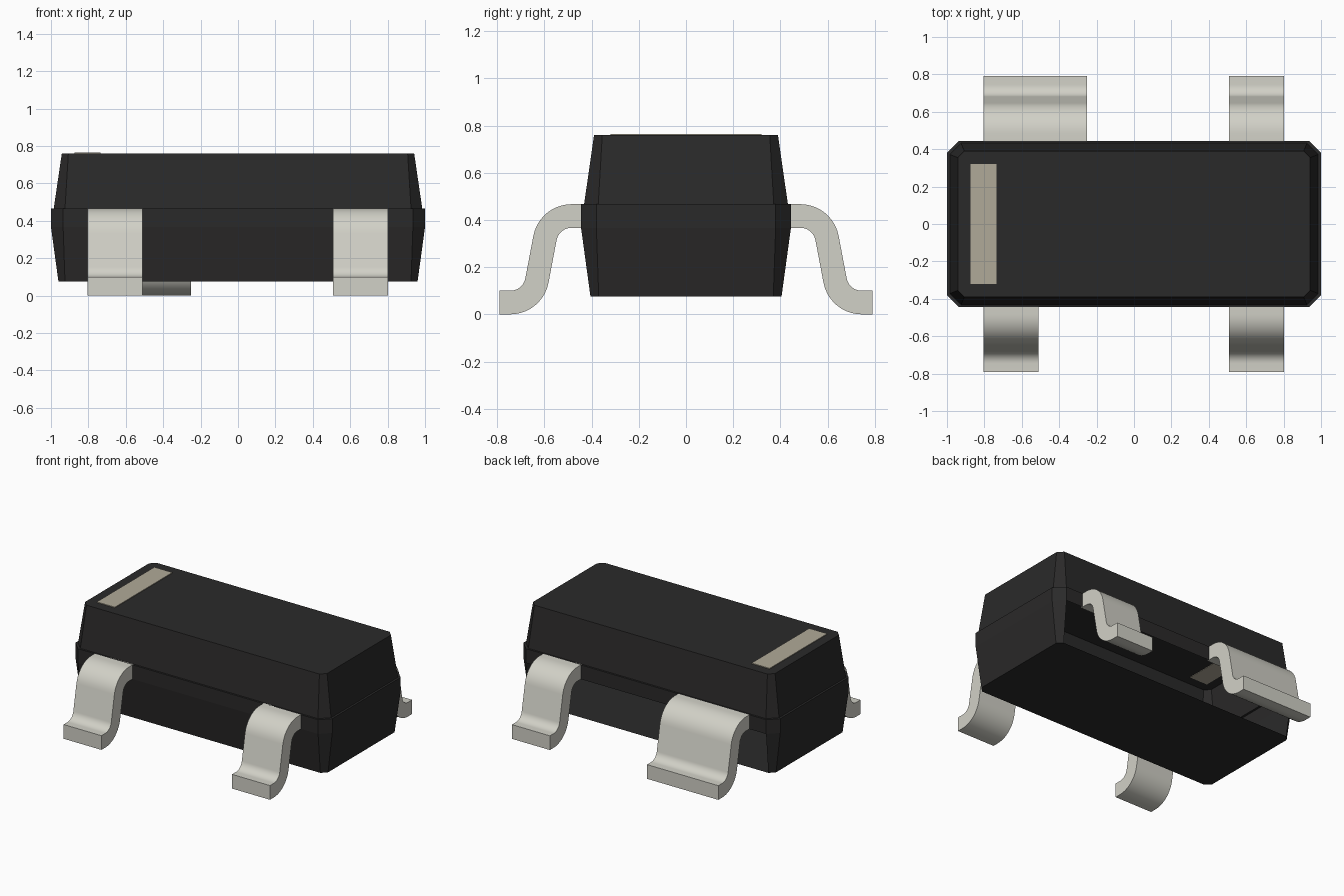
import bpy
import bmesh
from math import radians, cos, sin

cube = bpy.data.objects.get("Cube")
if cube:
    bpy.data.objects.remove(cube)


def material(name, rgb):
    m = bpy.data.materials.new(name)
    m.use_nodes = True
    m.diffuse_color = (*rgb, 1)
    m.node_tree.nodes["Principled BSDF"].inputs["Base Color"].default_value = (*rgb, 1)
    return m


BLACK = material("black plastic", (0.023, 0.0225, 0.0225))
METAL = material("tinned metal", (0.64, 0.635, 0.57))
TAN = material("tan marking", (0.435, 0.4, 0.316))


def finish(bm, name, mat):
    mesh = bpy.data.meshes.new(name)
    bm.to_mesh(mesh)
    bm.free()
    mesh.materials.append(mat)
    obj = bpy.data.objects.new(name, mesh)
    bpy.context.collection.objects.link(obj)
    return obj


def chamfered_ring(bm, z, hx, hy, c):
    """Rectangle with cut corners, counter-clockwise from the front edge."""
    pts = [(-hx + c, -hy), (hx - c, -hy), (hx, -hy + c), (hx, hy - c),
           (hx - c, hy), (-hx + c, hy), (-hx, hy - c), (-hx, -hy + c)]
    return [bm.verts.new((x, y, z)) for x, y in pts]


# Moulded body: tapered lower half, straight band, small ledge, tapered upper half
bm = bmesh.new()
levels = [(0.075, 0.96, 0.405, 0.035), (0.367, 1.0, 0.445, 0.065),
          (0.467, 1.0, 0.445, 0.065), (0.467, 0.985, 0.432, 0.06),
          (0.76, 0.942, 0.39, 0.035)]
rings = [chamfered_ring(bm, *level) for level in levels]
bm.faces.new(reversed(rings[0]))
bm.faces.new(rings[-1])
walls = {}
for i, (low, high) in enumerate(zip(rings, rings[1:])):
    for j in range(8):
        k = (j + 1) % 8
        walls[i, j] = bm.faces.new((low[j], low[k], high[k], high[j]))
# The shell is open below the band at the back
bm.faces.remove(walls[0, 4])
finish(bm, "body", BLACK)

# Orientation bar set into the top
bm = bmesh.new()
bmesh.ops.create_cube(bm, size=1)
for v in bm.verts:
    v.co = (-0.805 + v.co.x * 0.14, v.co.y * 0.64, 0.761 + v.co.z * 0.008)
finish(bm, "orientation_bar", TAN)


# Bent leads
def arc(cy, cz, r, start, end, steps=10):
    angles = [radians(start + (end - start) * i / steps) for i in range(steps + 1)]
    return [(cy + r * cos(a), cz + r * sin(a)) for a in angles]


def lead_profile():
    wide, tight, lean = 0.165, 0.065, 11
    shoulder, ankle = (0.485, 0.302), (0.745, 0.165)
    return ([(0.43, 0.467)]
            + arc(*shoulder, wide, 90, lean)
            + arc(*ankle, tight, 180 + lean, 270)
            + [(0.79, 0.1), (0.79, 0)]
            + arc(*ankle, wide, 270, 180 + lean)
            + arc(*shoulder, tight, lean, 90)
            + [(0.43, 0.367)])


def lead(name, x0, x1, side):
    bm = bmesh.new()
    face = bm.faces.new([bm.verts.new((x0, side * y, z)) for y, z in lead_profile()])
    new = bmesh.ops.extrude_face_region(bm, geom=[face])["geom"]
    moved = [g for g in new if isinstance(g, bmesh.types.BMVert)]
    bmesh.ops.translate(bm, verts=moved, vec=(x1 - x0, 0, 0))
    bmesh.ops.recalc_face_normals(bm, faces=bm.faces)
    obj = finish(bm, name, METAL)
    bpy.ops.object.select_all(action="DESELECT")
    obj.select_set(True)
    bpy.context.view_layer.objects.active = obj
    bpy.ops.object.shade_smooth_by_angle(angle=radians(30))


lead("front_right_lead", -0.805, -0.51, -1)
lead("front_left_lead", 0.507, 0.802, -1)
lead("back_left_lead", 0.507, 0.802, 1)
lead("back_right_wide_lead", -0.805, -0.25, 1)
